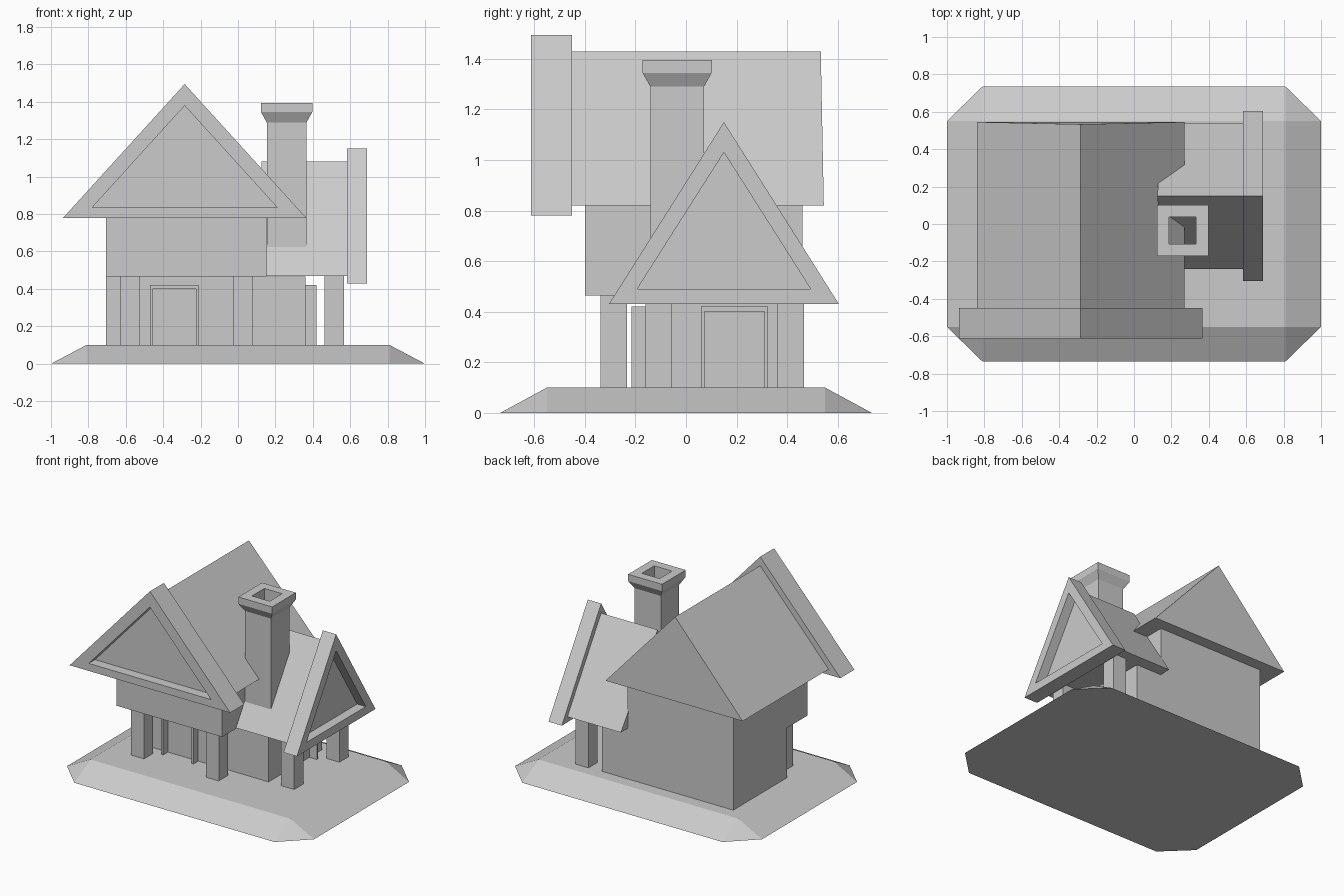
import bpy
import bmesh
from mathutils import Vector

cube = bpy.data.objects.get("Cube")
if cube:
    bpy.data.objects.remove(cube, do_unlink=True)

grey = bpy.data.materials.new("plain grey")
grey.use_nodes = True
GREY = (0.6, 0.6, 0.6, 1)
grey.diffuse_color = GREY
grey.node_tree.nodes["Principled BSDF"].inputs["Base Color"].default_value = GREY


def finish(name, bm):
    bmesh.ops.recalc_face_normals(bm, faces=bm.faces)
    mesh = bpy.data.meshes.new(name)
    bm.to_mesh(mesh)
    bm.free()
    mesh.materials.append(grey)
    obj = bpy.data.objects.new(name, mesh)
    bpy.context.collection.objects.link(obj)
    return obj


def box(name, x, y, z):
    bm = bmesh.new()
    bmesh.ops.create_cube(bm, size=1)
    for v in bm.verts:
        v.co = Vector([(lo + hi) / 2 + c * (hi - lo) for c, (lo, hi) in zip(v.co, (x, y, z))])
    return finish(name, bm)


def loft(name, rings, cap=True):
    """Join matching closed rings of points, optionally capping both ends."""
    bm = bmesh.new()
    loops = [[bm.verts.new(p) for p in ring] for ring in rings]
    n = len(loops[0])
    for a, b in zip(loops, loops[1:]):
        for i in range(n):
            j = (i + 1) % n
            bm.faces.new((a[i], a[j], b[j], b[i]))
    if cap:
        bm.faces.new(loops[0])
        bm.faces.new(loops[-1])
    else:
        for i in range(n):
            j = (i + 1) % n
            bm.faces.new((loops[-1][i], loops[-1][j], loops[0][j], loops[0][i]))
    return finish(name, bm)


def gable(axis, centre, half, low, high, at, lean=0):
    """Triangle across the ridge, placed at a point along the ridge axis."""
    points = [(centre - half, low, at), (centre + half, low, at), (centre, high, at + lean)]
    return [(a, d, z) if axis == "y" else (d, a, z) for a, z, d in points]


# Sloped ground slab: chamfered foot, rectangular top
X, Y, TX, TY, TOP = 1.0, 0.735, 0.81, 0.55, 0.1
bm = bmesh.new()
for sx in (-1, 1):
    for sy in (-1, 1):
        for p in ((X, TY, 0), (TX, Y, 0), (TX, TY, TOP)):
            bm.verts.new((sx * p[0], sy * p[1], p[2]))
bmesh.ops.convex_hull(bm, input=bm.verts)
bmesh.ops.dissolve_limit(bm, angle_limit=0.01, verts=bm.verts, edges=bm.edges)
finish("ground_slab", bm)

# House body
FLOOR = 0.465
box("ground_floor", (-0.705, 0.36), (-0.16, 0.46), (TOP, FLOOR))
box("upper_floor", (-0.705, 0.152), (-0.4, 0.46), (FLOOR, 0.83))

# Roofs
MAIN, WING = -0.285, 0.15
loft("main_roof", [gable("y", MAIN, 0.555, 0.82, 1.43, -0.47),
                   gable("y", MAIN, 0.555, 0.82, 1.43, 0.545, -0.012)])
loft("wing_roof", [gable("x", WING, 0.39, 0.47, 1.08, 0.15, -0.025),
                   gable("x", WING, 0.39, 0.47, 1.08, 0.6)])


# Thick gable fronts with a recessed triangular panel
def gable_front(name, axis, centre, outer, inner, front, back, recess):
    loft(name, [gable(axis, centre, *outer, back), gable(axis, centre, *outer, front),
                gable(axis, centre, *inner, front), gable(axis, centre, *inner, recess)])


gable_front("main_gable", "y", MAIN, (0.65, 0.78, 1.495), (0.495, 0.835, 1.38),
            -0.612, -0.45, -0.54)
gable_front("wing_gable", "x", WING, (0.455, 0.43, 1.15), (0.343, 0.49, 1.03),
            0.69, 0.582, 0.62)


# Porch posts
def post(name, x, y, top):
    r = 0.0525
    box(name, (x - r, x + r), (y - r, y + r), (TOP, top))


for side, x in (("right", -0.577), ("left", 0.028)):
    post("front_post_" + side, x, -0.285, FLOOR)
for side, y in (("front", -0.108), ("back", 0.415)):
    post("wing_post_" + side, 0.515, y, 0.475)

# Door frames standing proud of the walls
LINTEL, HEAD = 0.40, 0.42
T = 0.014
for name, side, lo, hi, depth in (("front_door", False, -0.47, -0.21, (-0.215, -0.15)),
                                  ("wing_door", True, 0.06, 0.325, (0.35, 0.42))):
    parts = (("jamb_a", (lo, lo + T), (TOP, LINTEL)),
             ("jamb_b", (hi - T, hi), (TOP, LINTEL)),
             ("lintel", (lo, hi), (LINTEL, HEAD)))
    for part, span, z in parts:
        x, y = (depth, span) if side else (span, depth)
        box(name + "_" + part, x, y, z)

# Hollow chimney with a flared cap
CX, CY = 0.26, -0.035


def square(r, z):
    return [(CX + sx * r, CY + sy * r, z) for sx, sy in ((-1, -1), (1, -1), (1, 1), (-1, 1))]


loft("chimney", [square(0.072, 0.6), square(0.106, 0.6), square(0.106, 1.29),
                 square(0.137, 1.345), square(0.137, 1.395), square(0.072, 1.395)], cap=False)
